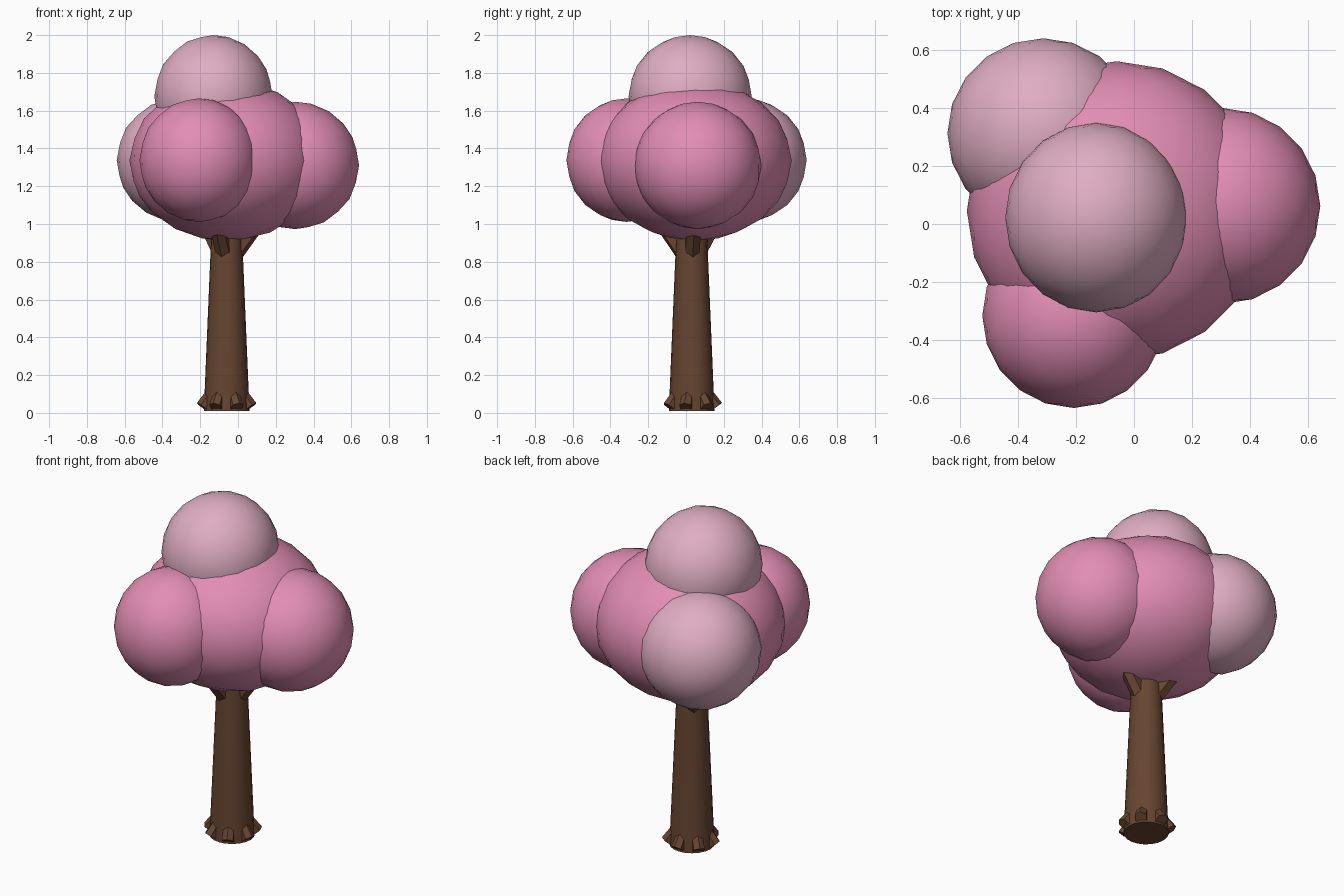
import bpy, math
from mathutils import Vector

if "Cube" in bpy.data.objects:
    bpy.data.objects.remove(bpy.data.objects["Cube"])


def material(name, rgb):
    m = bpy.data.materials.new(name)
    m.diffuse_color = (*rgb, 1)
    m.use_nodes = True
    m.node_tree.nodes["Principled BSDF"].inputs["Base Color"].default_value = m.diffuse_color
    return m


PINK = material("blossom pink", (0.76, 0.27, 0.45))
PALE = material("pale pink", (0.74, 0.42, 0.54))
BARK = material("bark brown", (0.135, 0.06, 0.03))
CX, CY = -0.06, 0.03          # trunk axis


def finish(name, mat, angle):
    ob = bpy.context.object
    ob.name = name
    ob.data.materials.append(mat)
    bpy.ops.object.shade_smooth_by_angle(angle=math.radians(angle))
    return ob


def blob(name, centre, radii, mat):
    bpy.ops.mesh.primitive_ico_sphere_add(subdivisions=3, radius=1, location=centre)
    bpy.context.object.scale = radii
    bpy.ops.object.transform_apply(location=False, rotation=False, scale=True)
    finish(name, mat, 60)


def stub(name, deg, start, end, r1, r2):
    """Six-sided limb in the vertical plane at angle deg; start/end = (radial, z)."""
    a = math.radians(deg)
    p, q = (Vector((CX + r * math.cos(a), CY + r * math.sin(a), z)) for r, z in (start, end))
    d = q - p
    bpy.ops.mesh.primitive_cone_add(vertices=6, radius1=r1, radius2=r2, depth=d.length,
                                    location=(p + q) / 2,
                                    rotation=d.to_track_quat('Z', 'Y').to_euler())
    finish(name, BARK, 30)


# foliage
blob("crown_core", (-0.06, 0.045, 1.335), (0.515, 0.515, 0.425), PINK)
blob("crown_right", (0.304, 0.062, 1.31), (0.337, 0.337, 0.337), PINK)
blob("crown_front", (-0.207, -0.315, 1.338), (0.315, 0.318, 0.327), PINK)
blob("crown_back_left", (-0.312, 0.312, 1.338), (0.33, 0.327, 0.327), PALE)
blob("crown_top", (-0.13, 0.022, 1.675), (0.313, 0.326, 0.325), PALE)

# trunk
bpy.ops.mesh.primitive_cone_add(vertices=20, radius1=0.121, radius2=0.075, depth=1.09,
                                location=(CX, CY, 0.555))
finish("trunk", BARK, 30)

# branches reaching towards the outer blobs
for i, deg in enumerate((4, -108, 132)):
    stub(f"branch_{i + 1}", deg, (0.03, 0.825), (0.18, 1.025), 0.046, 0.04)

# root stubs
for i in range(7):
    stub(f"root_{i + 1}", -90 + 25 + i * 360 / 7, (0.07, 0.12), (0.132, 0.032), 0.03, 0.036)
